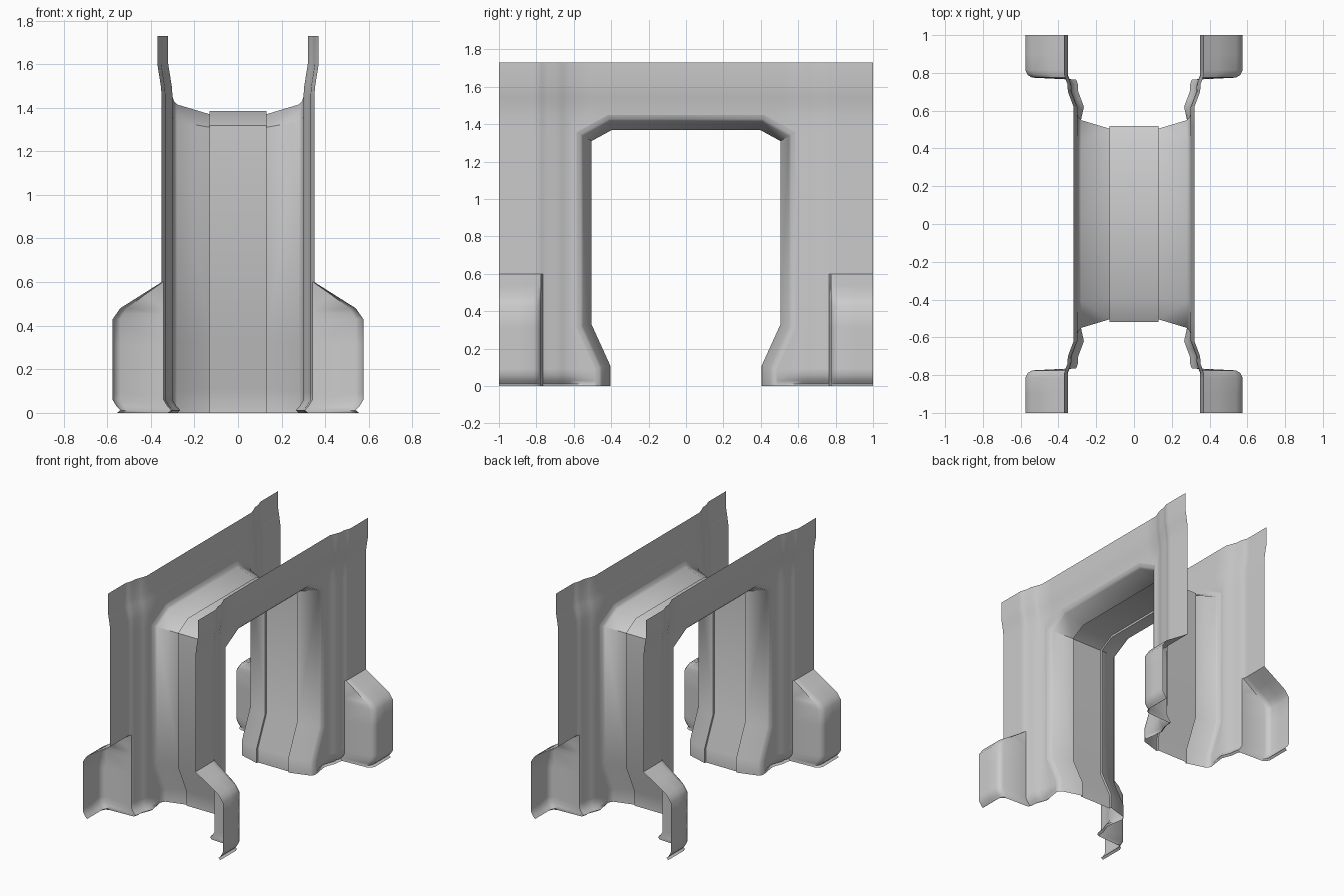
import bpy
import math

if "Cube" in bpy.data.objects:
    bpy.data.objects.remove(bpy.data.objects["Cube"], do_unlink=True)

grey = bpy.data.materials.new("light_grey")
grey.use_nodes = True
grey.diffuse_color = (0.6, 0.6, 0.6, 1)
grey.node_tree.nodes["Principled BSDF"].inputs["Base Color"].default_value = (0.6, 0.6, 0.6, 1)


def interp(t, pts):
    """Piecewise linear lookup through (position, value) pairs."""
    if t <= pts[0][0]:
        return pts[0][1]
    for (a, va), (b, vb) in zip(pts, pts[1:]):
        if t <= b:
            return va + (vb - va) * (t - a) / (b - a)
    return pts[-1][1]


def opening(o):
    """Half outline (y, z) of the doorway, grown outward by o."""
    return [(0.405 + o, 0), (0.405 + o, 0.11 - 0.216 * o),
            (0.505 + o, 0.33 - 0.216 * o), (0.505 + o, 1.31 + 0.594 * o),
            (0.395 + 0.255 * o, 1.37 + o), (0, 1.37 + o)]


def sheet(name, blocks):
    """Smooth sheet from grids of points, mirrored left-right and front-back."""
    verts, faces = [], []
    for rows in blocks:
        base, n = len(verts), len(rows[0])
        verts += [p for row in rows for p in row]
        for r in range(len(rows) - 1):
            for c in range(n - 1):
                k = base + r * n + c
                faces.append((k, k + 1, k + 1 + n, k + n))
    mesh = bpy.data.meshes.new(name)
    mesh.from_pydata(verts, [], faces)
    mesh.materials.append(grey)
    mesh.shade_smooth()
    mesh.set_sharp_from_angle(angle=math.radians(50))
    ob = bpy.data.objects.new(name, mesh)
    bpy.context.collection.objects.link(ob)
    weld = ob.modifiers.new("weld", 'WELD')
    weld.merge_threshold = 0.0005
    mirror = ob.modifiers.new("mirror", 'MIRROR')
    mirror.use_axis = (True, True, False)
    mirror.merge_threshold = 0.0005
    return ob


# Doorway liner: stepped cross-section carried around the opening
PROFILE = [(0, 0.015), (0.13, 0.015), (0.13, 0), (0.28, 0.045), (0.293, 0.058), (0.30, 0.08)]
paths = [opening(o) for _, o in PROFILE]
sheet("doorway_liner", [[[(x, *path[i]) for (x, _), path in zip(PROFILE, paths)]
                         for i in range(len(paths[0]))]])


# Side wall relief: stepped ends, flared top, corner buttress, tucked base lip
def wall_x(y, z):
    x = 0.30 + 0.05 * interp(y, [(0.62, 0), (0.66, 0.3), (0.70, 0.6), (0.74, 0.65), (0.79, 1)])
    x += interp(z, [(1.45, 0), (1.5, 0.004), (1.6, 0.02)])
    ramp = interp(y, [(0.765, 0), (0.775, 0.85), (0.79, 0.95), (0.815, 1)])
    bulge = interp(z, [(0.43, 0.575), (0.48, 0.54), (0.6, 0.35)])
    if z < 0.6:
        x += max(0, bulge - x) * ramp
    lip = interp(z, [(0, -0.02), (0.012, -0.035), (0.03, -0.018), (0.06, 0)])
    return x + lip * interp(y, [(0.53, 0), (0.57, 1)])


edge = opening(0.08)
edge_by_height = [(z, y) for y, z in edge[:5]]
top_z = edge[4][1]
COLS = [0.62, 0.66, 0.70, 0.74, 0.765, 0.775, 0.79, 0.815, 0.9, 1.0]
ROWS = sorted([0, 0.012, 0.03, 0.06, 0.2, 0.43, 0.455, 0.48, 0.54, 0.6, 1.0] + [z for _, z in edge[1:5]])

legs = []
for z in ROWS:
    inner = interp(z, edge_by_height)
    ys = [inner, (inner + COLS[0]) / 2] + COLS
    legs.append([(wall_x(y, z), y, z) for y in ys])

inner = edge[4][0]
lintel = [[(wall_x(y, z), y, z) for y in [0, inner, (inner + COLS[0]) / 2] + COLS]
          for z in (top_z, 1.5, 1.55, 1.6, 1.73)]
sheet("side_walls", [legs, lintel])
